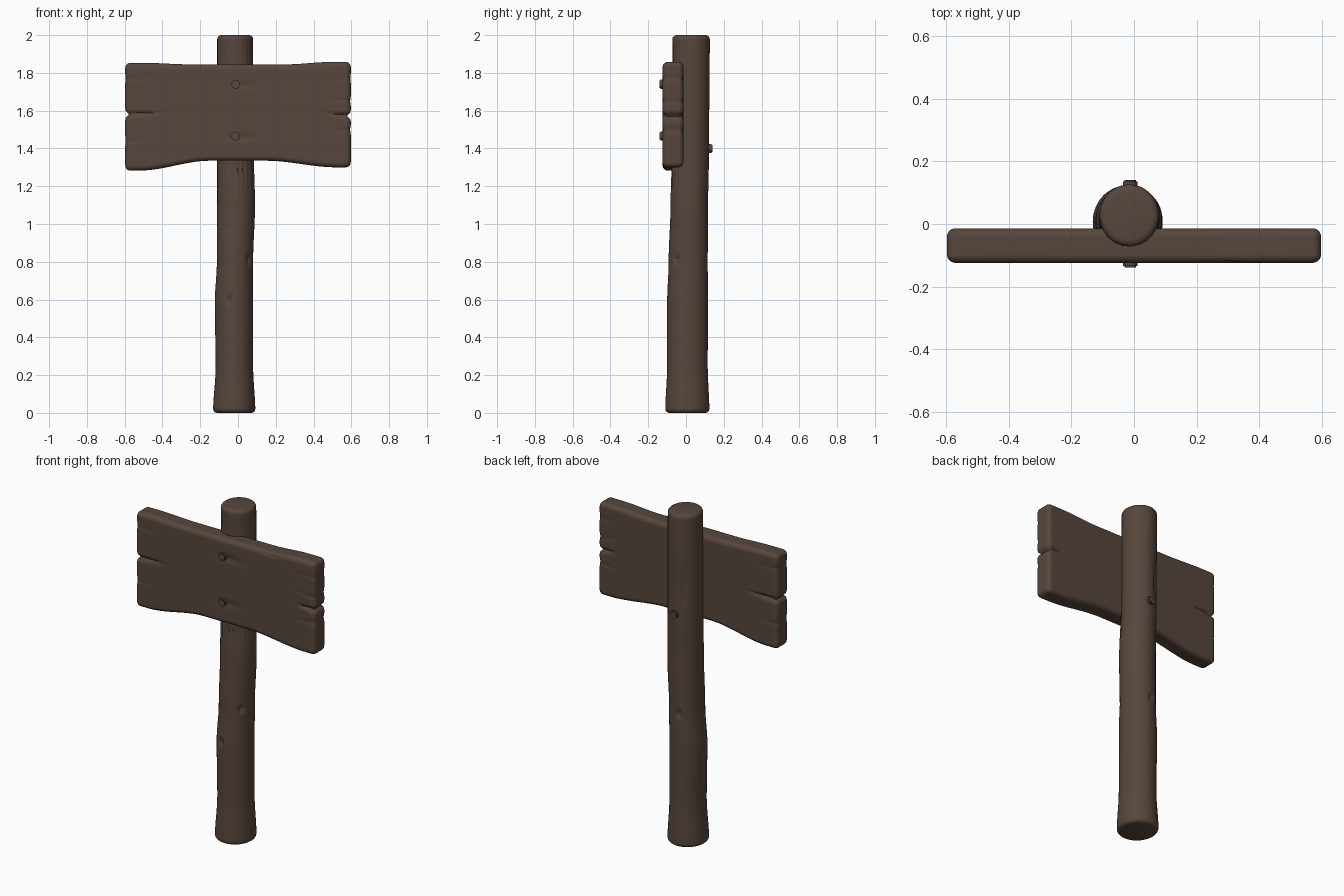
import bpy, bmesh, math
from math import sin, cos, pi, exp
from mathutils import Vector

if "Cube" in bpy.data.objects:
    bpy.data.objects.remove(bpy.data.objects["Cube"], do_unlink=True)

wood = bpy.data.materials.new("dark brown wood")
wood.use_nodes = True
brown = (0.095, 0.062, 0.046, 1)
wood.diffuse_color = brown
wood.node_tree.nodes["Principled BSDF"].inputs["Base Color"].default_value = brown


def finish(bm, name, angle):
    bmesh.ops.recalc_face_normals(bm, faces=bm.faces)
    mesh = bpy.data.meshes.new(name)
    bm.to_mesh(mesh)
    bm.free()
    mesh.materials.append(wood)
    obj = bpy.data.objects.new(name, mesh)
    bpy.context.collection.objects.link(obj)
    bpy.ops.object.select_all(action='DESELECT')
    obj.select_set(True)
    bpy.context.view_layer.objects.active = obj
    bpy.ops.object.shade_smooth_by_angle(angle=math.radians(angle))
    return obj


def bell(d, width):
    return exp(-(d / width) ** 2)


def ease(t):
    t = min(max(t, 0), 1)
    return t * t * (3 - 2 * t)


# Post: stations of height, min x, max x, min y, max y
STATIONS = [
    (0, -.132, .092, -.11, .124), (.25, -.118, .08, -.1, .115),
    (.58, -.123, .08, -.1, .116), (.8, -.112, .08, -.092, .115),
    (1.1, -.11, .09, -.082, .117), (1.4, -.11, .083, -.075, .122),
    (2, -.11, .08, -.072, .126)]
# Knot holes: angle in degrees, height, depth
KNOTS = [(254, .6, .022), (-38, .81, .022), (98, .8, .02)]
SEGS, RINGS, ROUND = 72, 120, .022


def station(z):
    for a, b in zip(STATIONS, STATIONS[1:]):
        if z <= b[0]:
            t = ease((z - a[0]) / (b[0] - a[0]))
            return [p + (q - p) * t for p, q in zip(a[1:], b[1:])]
    return STATIONS[-1][1:]


def post_point(angle, z, inset):
    x0, x1, y0, y1 = station(z)
    cut = inset
    for deg, kz, depth in KNOTS:
        turn = (angle - math.radians(deg) + pi) % (2 * pi) - pi
        cut += depth * bell(turn, .13) * bell(z - kz, .014)
    # Worn grain running down from the sign on the front
    front = max(0, -sin(angle))
    cut += .003 * front * bell(z - 1.28, .1) * (1 + sin(angle * 22))
    cut += .002 * front * bell(z - 1.9, .06) * (1 + sin(angle * 22))
    # Long split above the rear peg
    turn = (angle - math.radians(118) + pi) % (2 * pi) - pi
    cut += .008 * bell(turn, .14) * bell(z - 1.55, .1)
    return ((x0 + x1) / 2 + ((x1 - x0) / 2 - cut) * cos(angle),
            (y0 + y1) / 2 + ((y1 - y0) / 2 - cut) * sin(angle), z)


levels = []
for i in range(5):
    a = i * pi / 8
    levels.append((ROUND * (1 - sin(a)), ROUND * (1 - cos(a))))
bottom = [(z, inset) for inset, z in levels]
bottom = [(ROUND * (1 - cos(i * pi / 8)), ROUND * (1 - sin(i * pi / 8))) for i in range(5)]
middle = [(ROUND + (2 - 2 * ROUND) * i / RINGS, 0) for i in range(1, RINGS)]
top = [(2 - z, inset) for z, inset in reversed(bottom)]

bm = bmesh.new()
loops = [[bm.verts.new(post_point(2 * pi * k / SEGS, z, inset)) for k in range(SEGS)]
         for z, inset in bottom + middle + top]
for low, high in zip(loops, loops[1:]):
    for k in range(SEGS):
        n = (k + 1) % SEGS
        bm.faces.new((low[k], low[n], high[n], high[k]))
bm.faces.new(loops[0])
bm.faces.new(loops[-1])
finish(bm, "post", 50)

# Sign board: a rounded slab with a curved lower edge and split ends
HALF, THICK, EDGE = .597, .055, .027
# End splits: side, height, length, depth, slope
SPLITS = [(-1, 1.58, .2, .02, .05), (1, 1.572, .13, .02, .1),
          (-1, 1.77, .16, .003, 0), (1, 1.77, .15, .003, 0),
          (1, 1.65, .16, .004, .1), (-1, 1.44, .12, .003, 0),
          (1, 1.5, .14, .004, -.1)]
NAIL_X, NAIL_HEIGHTS = -.012, (1.74, 1.465)


def lower_edge(x):
    end = 1.283 if x < 0 else 1.3
    return 1.335 - (1.335 - end) * ease((abs(x) - .15) / .37)


def upper_edge(x):
    return 1.845 + (.008 if x < 0 else .013) * ease((abs(x) - .25) / .25)


def board_point(co):
    # co lies on a cube from -1 to 1; columns crowd toward the ends
    x = HALF * sin(co.x * pi / 2)
    low, high = lower_edge(x), upper_edge(x)
    mid, tall = (low + high) / 2, (high - low) / 2
    p = Vector((x, THICK * co.y, tall * sin(co.z * pi / 2) * .3 + tall * co.z * .7))
    size = (HALF, THICK, tall)
    core = Vector([max(-(s - EDGE), min(s - EDGE, v)) for v, s in zip(p, size)])
    out = (p - core)
    normal = out.normalized() if out.length > 0 else Vector((0, 1, 0))
    p = core + normal * EDGE
    z = p.z + mid
    for side, sz, length, depth, slope in SPLITS:
        reach = HALF - side * p.x
        if reach < length:
            fade = 1 - reach / length
            width = .005 + .007 * fade
            p -= normal * depth * fade ** .7 * bell(z - sz - slope * reach, width)
    # Pressed hollows beside each nail, front only
    if normal.y < -.5:
        for nz in NAIL_HEIGHTS:
            p.y += .006 * bell(p.x - NAIL_X - .04, .06) * bell(z - nz + .005, .02)
        p.y += .004 * bell(z - 1.828, .006) * bell(p.x - .31, .05)
    return (p.x, p.y - .069, p.z + mid)


bm = bmesh.new()
bmesh.ops.create_cube(bm, size=2)
bmesh.ops.subdivide_edges(bm, edges=bm.edges[:], cuts=71, use_grid_fill=True)
for v in bm.verts:
    v.co = board_point(v.co.copy())
finish(bm, "sign_board", 60)


# Nail heads: short rounded pegs lying along y
def peg(name, x, y, z, depth):
    bm = bmesh.new()
    bmesh.ops.create_cone(bm, cap_ends=True, segments=10, radius1=.024,
                          radius2=.024, depth=depth)
    rims = [e for e in bm.edges if abs(e.verts[0].co.z - e.verts[1].co.z) < .001]
    bmesh.ops.bevel(bm, geom=rims, offset=.005, segments=2, affect='EDGES')
    for v in bm.verts:
        v.co = (v.co.x + x, v.co.z + y, v.co.y + z)
    finish(bm, name, 50)


for label, z in zip(("upper", "lower"), NAIL_HEIGHTS):
    peg(label + "_nail", NAIL_X, -.122, z, .034)
peg("rear_peg", NAIL_X, .123, 1.4, .034)
